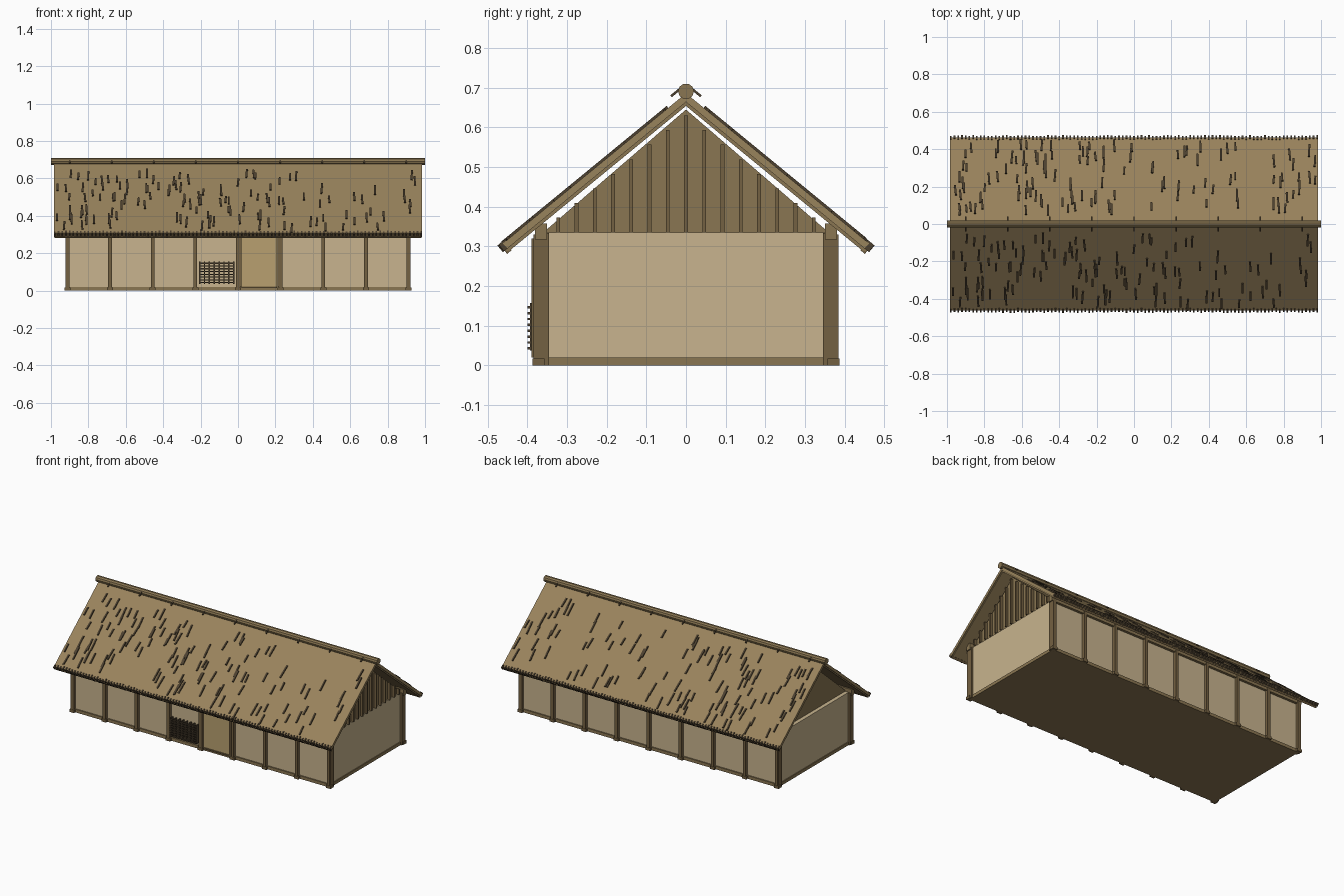
import bpy, bmesh, math, random
from mathutils import Matrix, Vector

random.seed(7)
if "Cube" in bpy.data.objects:
    bpy.data.objects.remove(bpy.data.objects["Cube"], do_unlink=True)


def material(name, srgb):
    lin = [((c / 255 + 0.055) / 1.055) ** 2.4 for c in srgb] + [1]
    m = bpy.data.materials.new(name)
    m.use_nodes = True
    m.diffuse_color = lin
    m.node_tree.nodes["Principled BSDF"].inputs["Base Color"].default_value = lin
    return m


plaster = material("plaster", (200, 180, 142))
thatch = material("thatch", (153, 131, 92))
wood = material("wood", (138, 118, 82))
post_wood = material("post wood", (116, 97, 66))
door_wood = material("door wood", (184, 160, 112))
dark = material("dark straw", (76, 64, 47))


def finish(name, bm, mat):
    bmesh.ops.recalc_face_normals(bm, faces=bm.faces)
    mesh = bpy.data.meshes.new(name)
    bm.to_mesh(mesh)
    bm.free()
    mesh.materials.append(mat)
    ob = bpy.data.objects.new(name, mesh)
    bpy.context.collection.objects.link(ob)
    return ob


def add_box(bm, center, size, rot=Matrix()):
    m = Matrix.Translation(center) @ rot @ Matrix.Diagonal((*size, 1))
    bmesh.ops.create_cube(bm, size=1, matrix=m)


def boxes(name, mat, items):
    bm = bmesh.new()
    for item in items:
        add_box(bm, *item)
    return finish(name, bm, mat)


def prism(name, mat, profile, x0, x1):
    """Extrude a (y, z) outline along x."""
    bm = bmesh.new()
    face = bm.faces.new([bm.verts.new((x0, y, z)) for y, z in profile])
    out = bmesh.ops.extrude_face_region(bm, geom=[face])
    verts = [v for v in out["geom"] if isinstance(v, bmesh.types.BMVert)]
    bmesh.ops.translate(bm, verts=verts, vec=(x1 - x0, 0, 0))
    return finish(name, bm, mat)


SLOPE = 0.82
PITCH = math.atan(SLOPE)
WALL_TOP = 0.335
SIDES = (("front", -1), ("back", 1))
POSTS = [-0.912 + 0.228 * i for i in range(9)]


def roof_z(y, apex=0.686):
    return apex - SLOPE * abs(y)


# Body and base
boxes("walls", plaster, [((0, 0, 0.175), (1.82, 0.73, 0.32))])
boxes("base_sill", wood, [((0, 0, 0.01), (1.83, 0.745, 0.02))])

# Wall posts, feet and wall plates
for side, s in SIDES:
    boxes(side + "_posts", post_wood,
          [((x, s * 0.37, 0.165), (0.02, 0.03, 0.33)) for x in POSTS])
    boxes(side + "_post_feet", post_wood,
          [((x, s * 0.372, 0.009), (0.032, 0.03, 0.018)) for x in POSTS])
    boxes(side + "_corner_posts", post_wood,
          [((e * 0.912, s * 0.363, 0.167), (0.022, 0.035, 0.334)) for e in (-1, 1)])
    boxes(side + "_wall_plate", wood,
          [((0, s * 0.366, 0.338), (1.86, 0.03, 0.04))])

# Gable boards: the right one flush, the left one set back
gable = [(-0.36, WALL_TOP), (0.36, WALL_TOP), (0, 0.645)]
prism("right_gable", wood, gable, 0.89, 0.905)
prism("left_gable", wood, gable, -0.885, -0.87)
battens = []
for i in range(-7, 8):
    y = i * 0.046
    top = 0.63 - 0.8 * abs(y)
    battens.append(((0.913, y, (WALL_TOP + top) / 2), (0.018, 0.009, top - WALL_TOP)))
boxes("right_gable_battens", post_wood, battens)

# Roof: thatch over a thin deck
def chevron(top, bottom, edge):
    return [(-edge, roof_z(edge, top)), (0, top), (edge, roof_z(edge, top)),
            (edge - 0.012, roof_z(edge - 0.012, bottom)), (0, bottom),
            (-edge + 0.012, roof_z(edge - 0.012, bottom))]


prism("thatch_roof", thatch, chevron(0.686, 0.664, 0.462), -0.985, 0.985)
prism("roof_deck", wood, chevron(0.6645, 0.654, 0.458), -0.98, 0.98)

# Loose straw and eave fringe on each slope
for side, s in SIDES:
    tilt = Matrix.Rotation(-s * PITCH, 4, "X")
    straw = []
    for i in range(125):
        x, y = random.uniform(-0.975, 0.975), random.uniform(0.07, 0.435)
        length = random.uniform(0.05, 0.085)
        turn = Matrix.Rotation(random.uniform(-0.08, 0.08), 4, "Z")
        straw.append(((x, s * y, roof_z(y) + 0.003),
                      (0.010, length, 0.008), tilt @ turn))
    boxes(side + "_loose_straw", dark, straw)
    fringe = []
    for i in range(99):
        y = 0.456 + random.uniform(-0.002, 0.004)
        fringe.append(((-0.98 + i * 0.02, s * y, roof_z(y) - 0.008),
                       (0.009, 0.022, 0.022), tilt))
    boxes(side + "_eave_fringe", dark, fringe)
    boxes(side + "_eave_pole", post_wood,
          [((0, s * 0.45, roof_z(0.45, 0.66)), (1.96, 0.014, 0.014), tilt)])

# Ridge pole and its ties
bm = bmesh.new()
bmesh.ops.create_cone(bm, cap_ends=True, segments=10, radius1=0.02, radius2=0.02,
                      depth=2, matrix=Matrix.Translation((0, 0, 0.691))
                      @ Matrix.Rotation(math.pi / 2, 4, "Y"))
finish("ridge_pole", bm, wood)
ties = []
for i in range(9):
    for s in (-1, 1):
        ties.append(((-0.9 + i * 0.225, s * 0.02, 0.693), (0.008, 0.046, 0.006),
                     Matrix.Rotation(-s * PITCH, 4, "X")))
boxes("ridge_ties", dark, ties)

# Door with frame
boxes("door", door_wood, [((0.114, -0.369, 0.168), (0.19, 0.014, 0.296))])
boxes("door_frame", post_wood,
      [((x, -0.383, 0.17), (0.012, 0.014, 0.3)) for x in (0.012, 0.216)]
      + [((0.114, -0.378, 0.018), (0.19, 0.012, 0.008))])

# Lattice window
boxes("window_slats", dark,
      [((-0.114, -0.394, 0.043 + i * 0.0148), (0.19, 0.01, 0.006)) for i in range(8)])
boxes("window_uprights", dark,
      [((-0.205 + i * 0.026, -0.38, 0.097), (0.007, 0.026, 0.12)) for i in range(8)])
